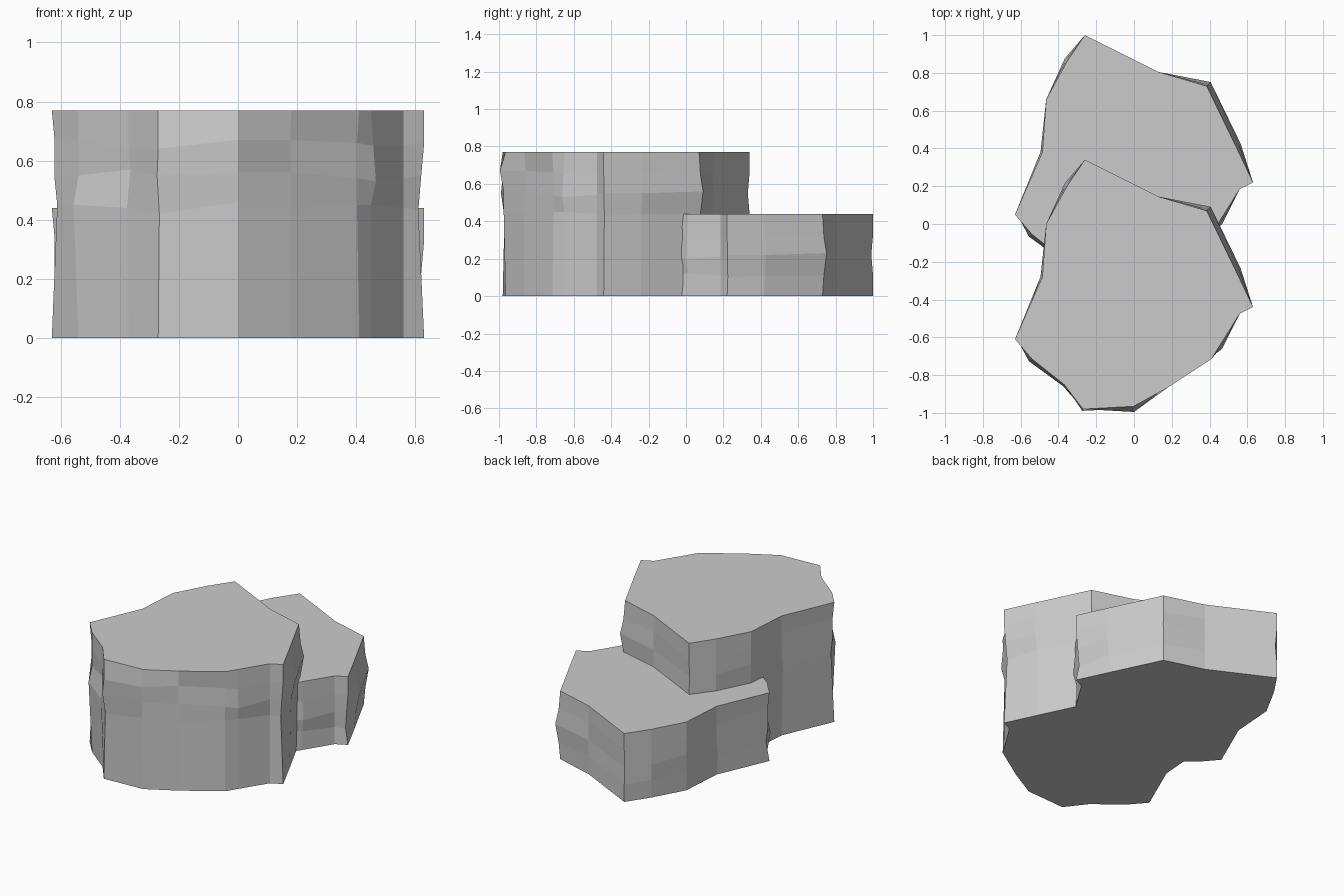
import bpy
import bmesh
from mathutils import Vector

if "Cube" in bpy.data.objects:
    bpy.data.objects.remove(bpy.data.objects["Cube"], do_unlink=True)

# Single stone colour
stone = bpy.data.materials.new("stone grey")
stone.use_nodes = True
stone_colour = (0.6, 0.6, 0.6, 1.0)
stone.diffuse_color = stone_colour
stone.node_tree.nodes["Principled BSDF"].inputs["Base Color"].default_value = stone_colour

# Plan outline of one block, clockwise from its rear peak, centred on itself
outline = [
    (-.26, .67), (.13, .475), (.385, .4), (.535, .09), (.63, -.11),
    (.56, -.145), (.45, -.32), (.41, -.385), (.18, -.535), (0, -.635),
    (-.27, -.65), (-.37, -.52), (-.54, -.385), (-.63, -.28),
    (-.485, .05), (-.465, .33), (-.355, .53),
]

# Chipped rings between base and top: outward bulge and lift, in hundredths
bulges = [
    [0, 0, 1, 1, -2, 0, 0, -1, 0, 1, -1, 1, 2, -2, 1, 0, 1],
    [-1, 0, 3, 3, -1, 0, 2, -1, 0, 1, 1, -1, 0, -1, 0, 0, 2],
    [0, 0, 1, 2, 0, 0, 1, -1, -1, 3, 0, 0, 0, -1, 0, 0, 1],
]
lifts = [
    [0, 1, 0, 0, -1, 0, 1, 1, 0, 2, -2, 0, 1, 1, 0, 0, 1],
    [0, 0, 1, 0, 0, -1, -2, -1, 1, 1, 0, 2, 0, -1, 0, 1, 0],
    [0, 1, -1, 0, 0, -1, -1, 0, 1, 1, -2, -2, 1, 1, 0, 0, -1],
]
RING_STEP = 0.11
ROCK_HEIGHT = 0.44


def make_block(name, y_offset, height):
    """Stacked rings; a taller block keeps its chipped rim and has a longer foot."""
    bm = bmesh.new()
    raise_by = height - ROCK_HEIGHT

    def add_ring(z, bulge=None, lift=None):
        ring = []
        for i, (x, y) in enumerate(outline):
            plan = Vector((x, y, 0))
            out = plan.normalized() * bulge[i] / 100 if bulge else Vector()
            up = lift[i] / 100 if lift else 0
            ring.append(bm.verts.new(plan + out + Vector((0, y_offset, z + up))))
        return ring

    rings = [add_ring(0)]
    for level, (bulge, lift) in enumerate(zip(bulges, lifts), start=1):
        rings.append(add_ring(raise_by + level * RING_STEP, bulge, lift))
    rings.append(add_ring(height))

    # Side facets and flat caps
    for lower, upper in zip(rings, rings[1:]):
        for i in range(len(lower)):
            j = (i + 1) % len(lower)
            bm.faces.new((lower[i], upper[i], upper[j], lower[j]))
    bm.faces.new(rings[0])
    bm.faces.new(reversed(rings[-1]))
    bmesh.ops.recalc_face_normals(bm, faces=bm.faces)

    mesh = bpy.data.meshes.new(name)
    bm.to_mesh(mesh)
    bm.free()
    mesh.materials.append(stone)
    block = bpy.data.objects.new(name, mesh)
    bpy.context.collection.objects.link(block)
    return block


# Tall front step and low rear step
make_block("tall_front_rock", -0.33, 0.77)
make_block("low_rear_rock", 0.33, ROCK_HEIGHT)
